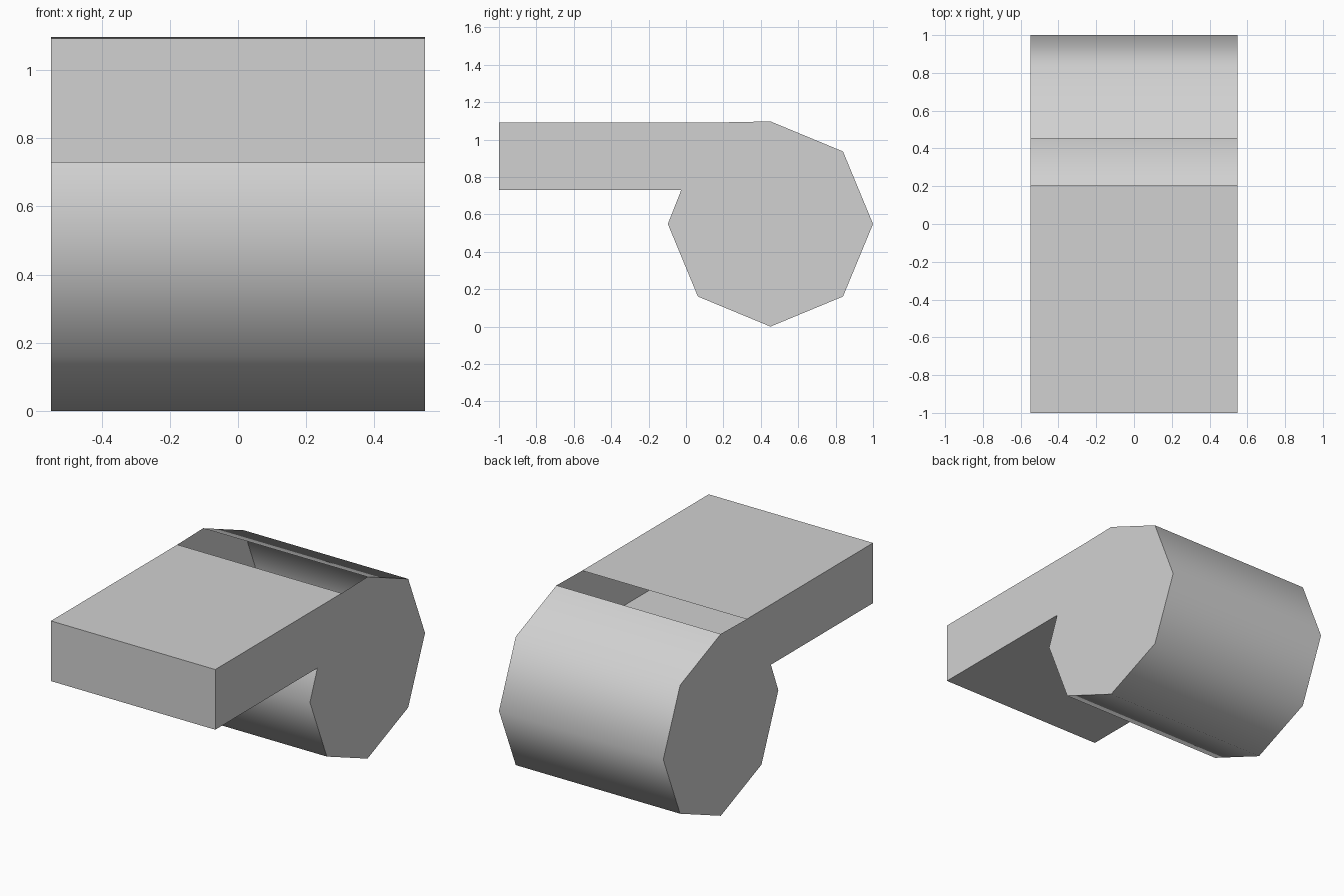
import bpy
import bmesh
from math import cos, sin, radians

cube = bpy.data.objects.get("Cube")
if cube:
    bpy.data.objects.remove(cube, do_unlink=True)

# Material
grey = bpy.data.materials.new("light_grey")
grey.use_nodes = True
colour = (0.64, 0.64, 0.64, 1)
grey.diffuse_color = colour
grey.node_tree.nodes["Principled BSDF"].inputs["Base Color"].default_value = colour

# Side profile (y, z): flat slab, then an eight-sided drum, open at the top
R = 0.5485
HALF_WIDTH = R
CENTRE_Y = 1 - R
TOP, BOTTOM = 1.092, 0.729
slab = [(0.205, TOP), (-1, TOP), (-1, BOTTOM), (-0.026, BOTTOM)]
drum = [(CENTRE_Y + R * cos(radians(a)), R + R * sin(radians(a)))
        for a in range(180, 451, 45)]
profile = slab + drum

bm = bmesh.new()
left, right = ([bm.verts.new((x, y, z)) for y, z in profile]
               for x in (HALF_WIDTH, -HALF_WIDTH))

# Outer skin, leaving the slot between slab and drum open
for i in range(len(profile) - 1):
    bm.faces.new((right[i], right[i + 1], left[i + 1], left[i]))

# Flat end caps
bm.faces.new(left)
bm.faces.new(right[::-1])

mesh = bpy.data.meshes.new("slab_and_drum_shell")
bm.to_mesh(mesh)
bm.free()
mesh.materials.append(grey)
shell = bpy.data.objects.new("slab_and_drum_shell", mesh)
bpy.context.collection.objects.link(shell)

# Smooth drum with sharp slab and cap edges
bpy.ops.object.select_all(action="DESELECT")
shell.select_set(True)
bpy.context.view_layer.objects.active = shell
bpy.ops.object.shade_smooth_by_angle(angle=radians(50))
